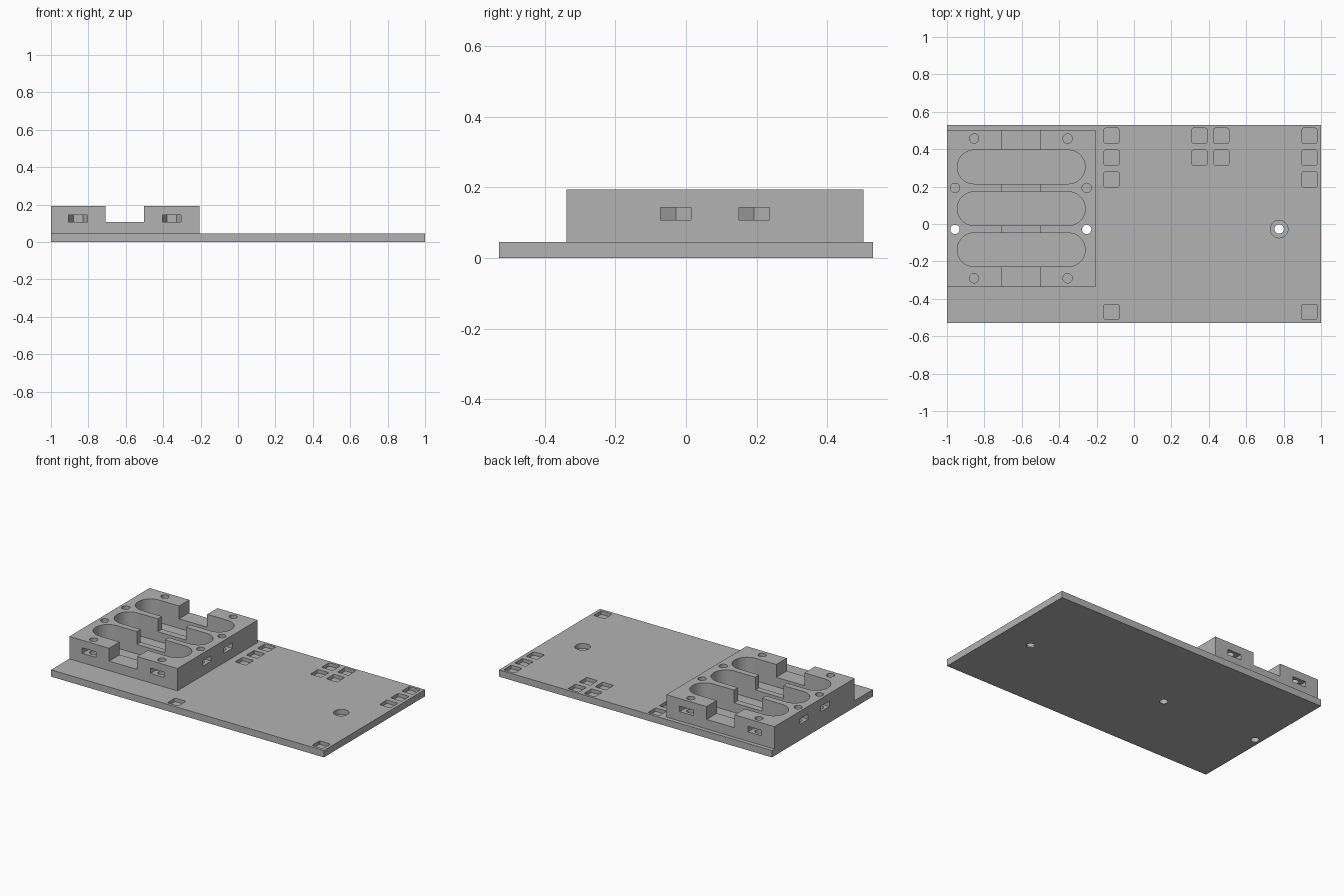
import bpy, bmesh
from math import pi, sin, cos

if "Cube" in bpy.data.objects:
    bpy.data.objects.remove(bpy.data.objects["Cube"])

PLATE_TOP, BLOCK_TOP = 0.045, 0.193
NUT_LOW, NUT_HIGH = 0.107, 0.143
X0, X1, Y0, Y1 = -1.0, -0.207, -0.338, 0.502   # block footprint
HALF_Y = 0.529

grey = bpy.data.materials.new("grey plastic")
grey.diffuse_color = (0.45, 0.45, 0.45, 1)
grey.use_nodes = True
grey.node_tree.nodes["Principled BSDF"].inputs["Base Color"].default_value = grey.diffuse_color


def prism(name, outline, z0, z1):
    """Closed prism over a counter-clockwise outline."""
    bm = bmesh.new()
    face = bm.faces.new([bm.verts.new((x, y, z0)) for x, y in outline])
    ext = bmesh.ops.extrude_face_region(bm, geom=[face])["geom"]
    top = [v for v in ext if isinstance(v, bmesh.types.BMVert)]
    bmesh.ops.translate(bm, verts=top, vec=(0, 0, z1 - z0))
    bmesh.ops.recalc_face_normals(bm, faces=bm.faces)
    mesh = bpy.data.meshes.new(name)
    bm.to_mesh(mesh)
    bm.free()
    mesh.materials.append(grey)
    obj = bpy.data.objects.new(name, mesh)
    bpy.context.collection.objects.link(obj)
    return obj


def rect(x0, x1, y0, y1):
    return [(x0, y0), (x1, y0), (x1, y1), (x0, y1)]


def circle(x, y, r, n=32):
    return [(x + r * cos(2 * pi * i / n), y + r * sin(2 * pi * i / n)) for i in range(n)]


def rounded(x, y, hx, hy, r, n):
    """Rectangle with rounded corners, n segments per corner."""
    pts = []
    for k, (sx, sy) in enumerate([(1, 1), (-1, 1), (-1, -1), (1, -1)]):
        for i in range(n + 1):
            a = (k + i / n) * pi / 2
            p = (x + sx * (hx - r) + r * cos(a), y + sy * (hy - r) + r * sin(a))
            if not pts or abs(p[0] - pts[-1][0]) + abs(p[1] - pts[-1][1]) > 1e-5:
                pts.append(p)
    if abs(pts[0][0] - pts[-1][0]) + abs(pts[0][1] - pts[-1][1]) < 1e-5:
        pts.pop()
    return pts


def combine(body, tool, operation="DIFFERENCE"):
    mod = body.modifiers.new("combine", "BOOLEAN")
    mod.operation, mod.solver, mod.object = operation, "EXACT", tool
    bpy.context.view_layer.objects.active = body
    bpy.ops.object.modifier_apply(modifier=mod.name)
    bpy.data.objects.remove(tool)


def cut(body, outline, z0, z1):
    combine(body, prism("cutter", outline, z0, z1))


# Holder block, sunk into the plate so the two can be merged
block = prism("holder_block", rect(X0, X1, Y0, Y1), 0.02, BLOCK_TOP)

# Wide notch along the whole block
cut(block, rect(-0.708, -0.502, -0.6, 0.6), 0.108, 0.3)

# Three long round-ended pockets
for y in (0.305, 0.082, -0.138):
    cut(block, rounded(-0.603, y, 0.342, 0.09, 0.09, 12), PLATE_TOP, 0.3)

# Flat plate merged with the block
body = prism("mounting_base", rect(-1, 1, -HALF_Y, HALF_Y), 0, PLATE_TOP)
combine(body, block, "UNION")

# Screw holes with hexagonal nut slots opening to the nearest side
R, F = 0.05, 0.0433
screws = []
for x in (-0.855, -0.355):
    screws.append((x, -0.29, rect(x - R, x + R, -0.6, -0.29), PLATE_TOP))
    screws.append((x, 0.457, rect(x - R, x + R, 0.457, 0.6), PLATE_TOP))
for y, bottom in ((0.193, PLATE_TOP), (-0.029, -0.1)):
    screws.append((-0.957, y, rect(-1.1, -0.957, y - F, y + F), bottom))
    screws.append((-0.253, y, rect(-0.253, -0.1, y - F, y + F), bottom))
for x, y, channel, bottom in screws:
    cut(body, circle(x, y, R, 6), NUT_LOW, NUT_HIGH)
    cut(body, channel, NUT_LOW, NUT_HIGH)
    cut(body, circle(x, y, 0.025, 24), bottom, 0.3)

# Counterbored hole at the free end of the plate
cut(body, circle(0.776, -0.027, 0.047), 0.012, 0.1)
cut(body, circle(0.776, -0.027, 0.025, 24), -0.1, 0.1)

# Shallow square sockets in the plate
sockets = [(x, y) for x in (-0.12, 0.938) for y in (0.472, 0.355, 0.238, -0.47)]
sockets += [(x, y) for x in (0.35, 0.467) for y in (0.472, 0.355)]
for x, y in sockets:
    cut(body, rounded(x, y, 0.04, 0.04, 0.007, 3), 0.022, 0.1)

# Smooth the round walls, keep the edges crisp
bpy.ops.object.select_all(action="DESELECT")
body.select_set(True)
bpy.context.view_layer.objects.active = body
bpy.ops.object.shade_smooth_by_angle(angle=0.52)
